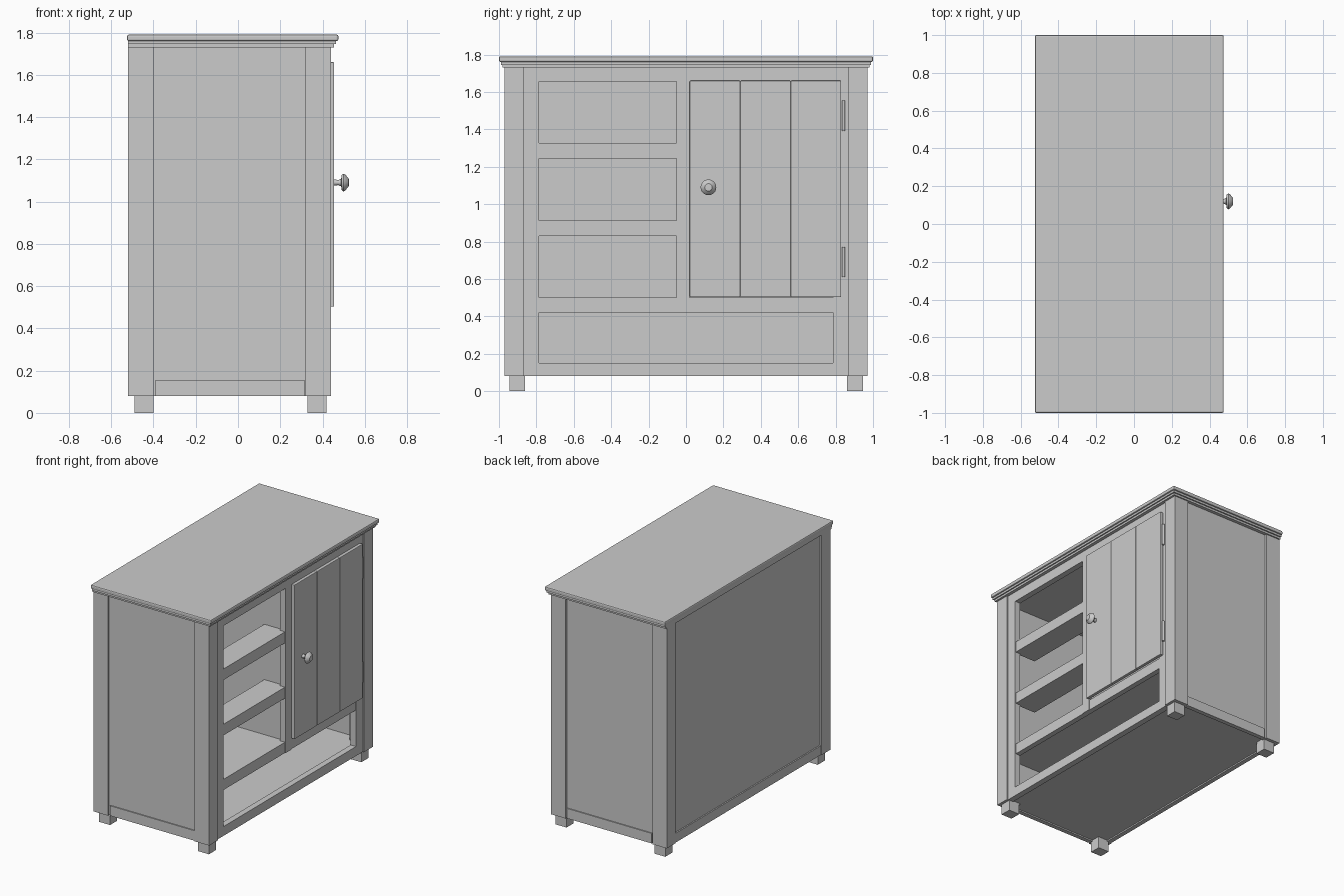
import bpy, bmesh
from math import radians
from mathutils import Matrix

if "Cube" in bpy.data.objects:
    bpy.data.objects.remove(bpy.data.objects["Cube"])

COLOUR = (0.6, 0.6, 0.6, 1)
paint = bpy.data.materials.new("light_grey")
paint.use_nodes = True
paint.diffuse_color = COLOUR
paint.node_tree.nodes["Principled BSDF"].inputs["Base Color"].default_value = COLOUR


def finish(name, bm):
    mesh = bpy.data.meshes.new(name)
    bmesh.ops.recalc_face_normals(bm, faces=bm.faces)
    bm.to_mesh(mesh)
    bm.free()
    mesh.materials.append(paint)
    obj = bpy.data.objects.new(name, mesh)
    bpy.context.collection.objects.link(obj)
    return obj


def box(name, x, y, z, bevel=0):
    """Box from (low, high) ranges on each axis."""
    bm = bmesh.new()
    bmesh.ops.create_cube(bm, size=1)
    for v in bm.verts:
        v.co = [r[0] if c < 0 else r[1] for c, r in zip(v.co, (x, y, z))]
    obj = finish(name, bm)
    if bevel:
        mod = obj.modifiers.new("bevel", 'BEVEL')
        mod.width = bevel
        mod.segments = 2
    return obj


def both_ends(name, x, y, z):
    """The same box at both ends of the cabinet."""
    box("left_" + name, x, y, z)
    box("right_" + name, x, (-y[1], -y[0]), z)


# Worktop with stepped moulding
box("worktop", (-0.525, 0.475), (-1, 1), (1.76, 1.79), 0.008)
box("worktop_moulding", (-0.52, 0.465), (-0.99, 0.99), (1.745, 1.762))
box("worktop_lower_step", (-0.52, 0.455), (-0.98, 0.98), (1.73, 1.747))

# Corner posts and feet
for label, post, foot in (("back", (-0.52, -0.40), (-0.49, -0.40)),
                          ("front", (0.32, 0.44), (0.33, 0.42))):
    both_ends(label + "_post", post, (0.865, 0.97), (0.08, 1.73))
    both_ends(label + "_foot", foot, (0.862, 0.945), (0, 0.08))

# End panels with bottom rails, back panel, floor and ceiling
both_ends("end_panel", (-0.40, 0.32), (0.93, 0.955), (0.08, 1.73))
both_ends("end_bottom_rail", (-0.39, 0.315), (0.94, 0.963), (0.08, 0.155))
box("back_panel", (-0.505, -0.48), (-0.865, 0.865), (0.08, 1.73))
box("back_bottom_rail", (-0.515, -0.48), (-0.865, 0.865), (0.08, 0.15))
box("floor", (-0.48, 0.40), (-0.93, 0.93), (0.09, 0.14))
box("ceiling", (-0.48, 0.40), (-0.93, 0.93), (1.71, 1.73))

# Face frame
FRAME = (0.385, 0.43)
box("frame_top_rail", FRAME, (-0.865, 0.865), (1.655, 1.73))
box("frame_bottom_rail", FRAME, (-0.865, 0.865), (0.08, 0.15))
both_ends("frame_stile", FRAME, (0.785, 0.865), (0.15, 1.655))
box("centre_stile", FRAME, (-0.05, 0.02), (0.42, 1.655))

# Interior divider, lower deck and open shelves
box("divider", (-0.48, 0.39), (-0.03, 0.0), (0.48, 1.71))
box("lower_deck", (-0.48, 0.39), (-0.93, 0.93), (0.46, 0.50))
box("lower_deck_open_rail", (0.385, 0.425), (-0.785, -0.05), (0.42, 0.50))
box("lower_deck_door_rail", (0.385, 0.425), (0.02, 0.785), (0.42, 0.50))
for i, z in enumerate((0.83, 1.245)):
    box(f"shelf_{i + 1}", (0.24, 0.425), (-0.80, -0.03), (z, z + 0.083))

# Plank door
edges = (0.02, 0.29, 0.56, 0.83)
for i in range(3):
    box(f"door_plank_{i + 1}", (0.43, 0.455), (edges[i], edges[i + 1]),
        (0.503, 1.66), 0.004)

# Hinge barrels
for label, low, high in (("lower", 0.61, 0.77), ("upper", 1.39, 1.555)):
    bm = bmesh.new()
    bmesh.ops.create_cone(bm, cap_ends=True, segments=12, radius1=0.009,
                          radius2=0.009, depth=high - low,
                          matrix=Matrix.Translation((0.439, 0.842, (low + high) / 2)))
    finish(label + "_hinge", bm)

# Turned door knob: (distance from door, radius)
profile = ((0, 0), (0, 0.015), (0.02, 0.012), (0.033, 0.018), (0.036, 0.036),
           (0.044, 0.042), (0.054, 0.037), (0.062, 0.026), (0.069, 0.02), (0.07, 0))
bm = bmesh.new()
verts = [bm.verts.new((d, r, 0)) for d, r in profile]
line = [bm.edges.new(pair) for pair in zip(verts, verts[1:])]
bmesh.ops.spin(bm, geom=verts + line, cent=(0, 0, 0), axis=(1, 0, 0),
               angle=radians(360), steps=24, use_duplicate=False)
bmesh.ops.remove_doubles(bm, verts=bm.verts, dist=0.0005)
knob = finish("door_knob", bm)
knob.location = (0.455, 0.12, 1.09)
bpy.ops.object.select_all(action='DESELECT')
knob.select_set(True)
bpy.context.view_layer.objects.active = knob
bpy.ops.object.shade_smooth_by_angle(angle=radians(35))
